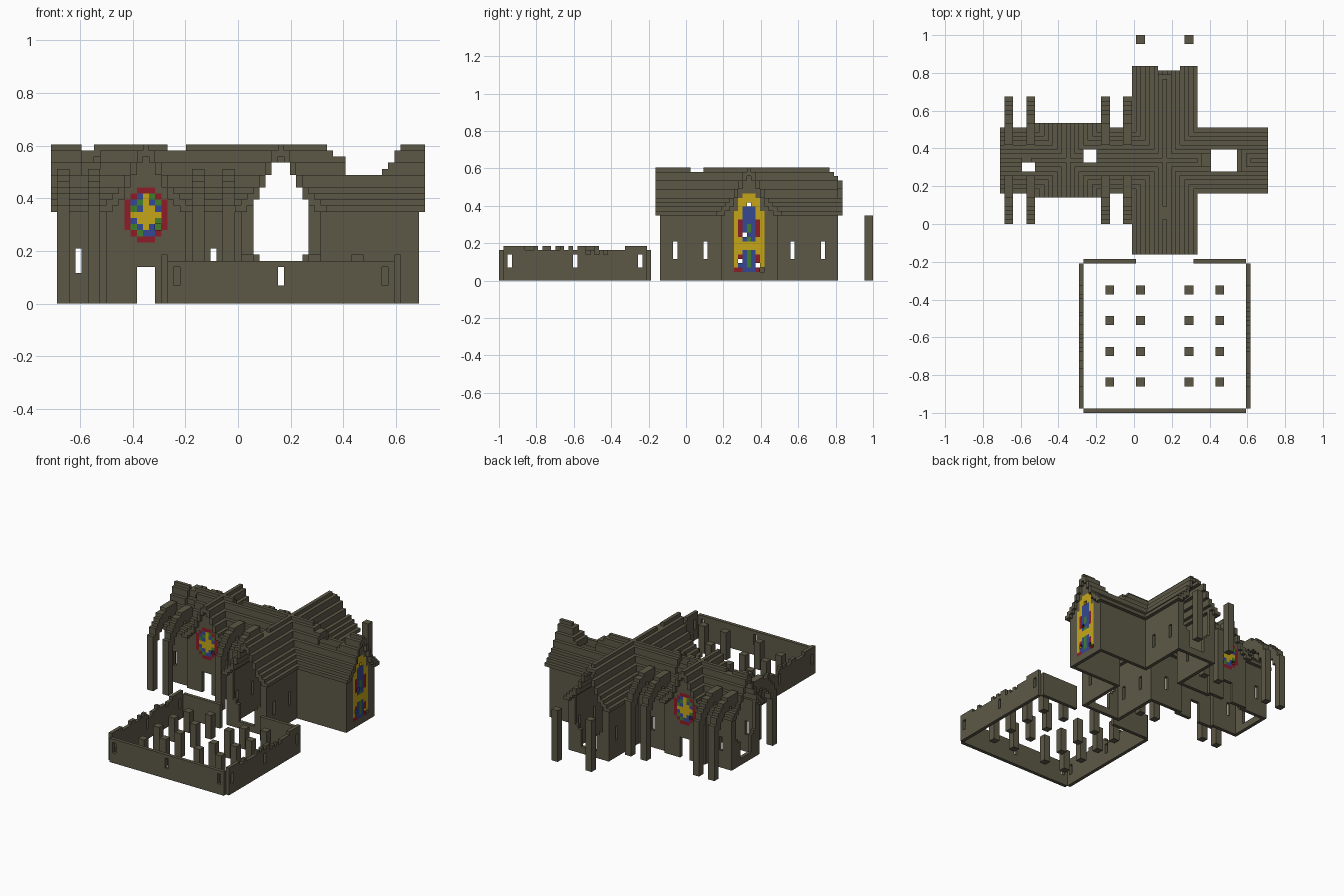
import bpy
import bmesh
import random

random.seed(4)
if "Cube" in bpy.data.objects:
    bpy.data.objects.remove(bpy.data.objects["Cube"], do_unlink=True)

V = 2 / 86            # edge length of one block
EAVES = 15            # wall height in blocks
MID_Y = 57            # nave axis
ROOF = [11, 10, 8, 6, 4, 3, 2, 1]   # roof height by distance from the ridge


def material(name, rgb):
    m = bpy.data.materials.new(name)
    m.diffuse_color = (*rgb, 1)
    m.use_nodes = True
    bsdf = next(n for n in m.node_tree.nodes if n.type == 'BSDF_PRINCIPLED')
    bsdf.inputs["Base Color"].default_value = (*rgb, 1)
    bsdf.inputs["Roughness"].default_value = 0.9
    return m


STONE = material("dark stone", (0.108, 0.099, 0.063))
GLASS = {
    "Y": material("yellow glass", (0.56, 0.38, 0.01)),
    "R": material("red glass", (0.27, 0.012, 0.02)),
    "B": material("blue glass", (0.035, 0.065, 0.29)),
    "G": material("green glass", (0.05, 0.21, 0.025)),
}


def block(x0, x1, y0, y1, z0, z1):
    """Cells of a box, upper bounds excluded."""
    return {(x, y, z) for x in range(x0, x1)
            for y in range(y0, y1) for z in range(z0, z1)}


def arm(along_x, centre, lo, hi, dips):
    """Gabled hall: returns its solid cells and its hollow cells."""
    outer, inner = set(), set()
    for t in range(lo, hi + 1):
        for o in range(-7, 8):
            d = abs(o)
            x, y = (t, centre + o) if along_x else (centre + o, t)
            h = min(ROOF[d], dips.get(t, 11))
            under = EAVES + max(0, h - 2)
            end = t in (lo, hi)
            outer |= block(x, x + 1, y, y + 1, under if end else EAVES, EAVES + h)
            if d <= 6 and not end:
                outer |= block(x, x + 1, y, y + 1, 0, EAVES)
            if d <= 5 and lo + 1 < t < hi - 1:
                inner |= block(x, x + 1, y, y + 1, 0, under)
    return outer, inner


# Three crossing halls, with worn dips along their ridges
nave_dips = {5: 10, 6: 10, 20: 10, 45: 10, 46: 9, 47: 9, 48: 7, 49: 6, 50: 6,
             51: 6, 52: 6, 53: 6, 54: 7, 55: 8, 56: 10}
halls = [arm(True, MID_Y, 0, 60, nave_dips),
         arm(False, 37, 36, 78, {44: 10, 45: 10, 46: 10, 76: 10, 77: 9, 78: 8}),
         arm(False, 15, 49, 65, {})]
church = set().union(*(h[0] for h in halls)) - set().union(*(h[1] for h in halls))

# Broken openings in the roof
church -= block(48, 54, 55, 60, EAVES, 26)
church -= block(19, 22, 57, 60, EAVES, 26)
church -= block(5, 8, 55, 57, EAVES, 26)
church -= block(36, 41, 78, 79, EAVES, 26)


def arch_hole(z):
    """Half width of a ruined pointed opening at a height."""
    if z < 7:
        return 2
    if z < 8:
        return 3
    return 4 if z < 17 else max(0, 3 - (z - 17) // 2)


# Ruined gable openings at both transept ends and the west end
for z in range(2, 24):
    w = arch_hole(z)
    for y in (36, 76):
        church -= block(37 - w, 38 + w, y, y + 3, z, z + 1)
    church -= block(0, 3, MID_Y - w, MID_Y + w + 1, z, z + 1)

# Slit windows and doorway
for x in (4, 26):
    for y in (51, 63):
        church -= block(x, x + 1, y, y + 1, 5, 9)
for y in (40, 47, 67, 74):
    for x in (31, 43):
        church -= block(x, x + 1, y, y + 1, 5, 9)
for y in (50, 64):
    church -= block(14, 17, y, y + 1, 0, 6)

# Stained glass, one letter per pane: w is a missing pane
ROSE = ["..RRR..", ".RBYGR.", "RBGYBGR", "RGBYYBR", "RYYYYYR",
        "RBYYYGR", "RGBYBwR", ".RGBBR.", "..RRR.."]
LANCET = ["..YYY..", ".YYYYY.", ".YYwYY.", ".YBBBY.", "YYBBBYY", "YYBBBYY",
          "YRBBBRY", "YRBGBRY", "YRBGBRY", "YRwBBRY", "YYBGBYY", "YYYYYYY",
          "YYYYYYY", "YYBGBYY", "YRBGBRY", "YwBGBRY", "YBBGBwY", "RRBBBRw"]


def glaze(pattern, place):
    panes = {}
    for r, row in enumerate(pattern):
        for i, c in enumerate(row):
            if c != ".":
                church.discard(place(i - 3, r))
                if c != "w":
                    panes[place(i - 3, r)] = GLASS[c]
    return panes


windows = {
    "front_rose_window": glaze(ROSE, lambda i, r: (15 + i, 50, 18 - r)),
    "back_rose_window": glaze(ROSE, lambda i, r: (15 - i, 64, 18 - r)),
    "east_lancet_window": glaze(LANCET, lambda i, r: (59, MID_Y + i, 19 - r)),
}

# Flying buttresses: a pier, then a rising half arch onto the roof
TOPS = [16, 18, 19, 20, 21, 21, 22, 22, 22, 22, 22]
BOTTOMS = [0, 0, 14, 16, 17, 18, 18, 19, 18, 18, 18]
buttresses = set()
for x in (1, 6, 23, 28):
    for i, (top, low) in enumerate(zip(TOPS, BOTTOMS)):
        for y in (43 + i, 2 * MID_Y - 43 - i):
            buttresses |= block(x, x + 2, y, y + 1, low, top)
buttresses -= church

# Free-standing piers behind the transept
piers = block(31, 33, 84, 86, 0, 15) | block(42, 44, 84, 86, 0, 15)

# Cloister wall with an uneven top and small slits
cloister = (block(19, 56, 0, 1, 0, 7) | block(18, 19, 1, 34, 0, 7)
            | block(56, 57, 1, 34, 0, 7) | block(19, 31, 34, 35, 0, 7)
            | block(44, 56, 34, 35, 0, 7))
for x in (18, 56):
    cloister |= block(x, x + 1, 1, 6, 7, 8) | block(x, x + 1, 29, 34, 7, 8)
    for y in random.sample(range(7, 28), 6):
        cloister |= block(x, x + 1, y, y + 1, 7, 8)
    for y in random.sample(range(18, 27), 3):
        cloister -= block(x, x + 1, y, y + 1, 6, 8)
    for y in (2, 17, 32):
        cloister -= block(x, x + 1, y, y + 1, 3, 6)
for x in (20, 37, 54):
    cloister -= block(x, x + 1, 0, 1, 3, 6)

# Sixteen broken cloister pillars
pillars = set()
for x in (24, 31, 42, 49):
    for y in (6, 13, 20, 27):
        h = random.choice((5, 6, 7, 8)) if y == 13 else random.choice((6, 7, 8, 11))
        pillars |= block(x, x + 2, y, y + 2, 0, h)

walls = {c for c in church if c[2] < EAVES}
roof = church - walls
parts = {"church_walls": walls, "church_roof": roof,
         "flying_buttresses": buttresses, "transept_piers": piers,
         "cloister_wall": cloister, "cloister_pillars": pillars}
parts = {n: dict.fromkeys(cells, STONE) for n, cells in parts.items()}
parts.update(windows)
solid = set().union(*parts.values())

# Face directions, each with its four corners in outward order
SIDES = [((1, 0, 0), ((1, 0, 0), (1, 1, 0), (1, 1, 1), (1, 0, 1))),
         ((-1, 0, 0), ((0, 0, 0), (0, 0, 1), (0, 1, 1), (0, 1, 0))),
         ((0, 1, 0), ((0, 1, 0), (0, 1, 1), (1, 1, 1), (1, 1, 0))),
         ((0, -1, 0), ((0, 0, 0), (1, 0, 0), (1, 0, 1), (0, 0, 1))),
         ((0, 0, 1), ((0, 0, 1), (1, 0, 1), (1, 1, 1), (0, 1, 1))),
         ((0, 0, -1), ((0, 0, 0), (0, 1, 0), (1, 1, 0), (1, 0, 0)))]


def build(name, cells):
    """Mesh the exposed sides of a part's blocks."""
    bm = bmesh.new()
    verts = {}
    mats = list(dict.fromkeys(cells.values()))
    for cell, mat in sorted(cells.items(), key=lambda kv: kv[0]):
        for step, corners in SIDES:
            if tuple(a + b for a, b in zip(cell, step)) in solid:
                continue
            ring = []
            for c in corners:
                p = tuple(a + b for a, b in zip(cell, c))
                if p not in verts:
                    verts[p] = bm.verts.new(
                        ((p[0] - 30.5) * V, (p[1] - 43) * V, p[2] * V))
                ring.append(verts[p])
            bm.faces.new(ring).material_index = mats.index(mat)
    mesh = bpy.data.meshes.new(name)
    bm.to_mesh(mesh)
    bm.free()
    for m in mats:
        mesh.materials.append(m)
    bpy.context.scene.collection.objects.link(bpy.data.objects.new(name, mesh))


for part_name, part_cells in parts.items():
    build(part_name, part_cells)
